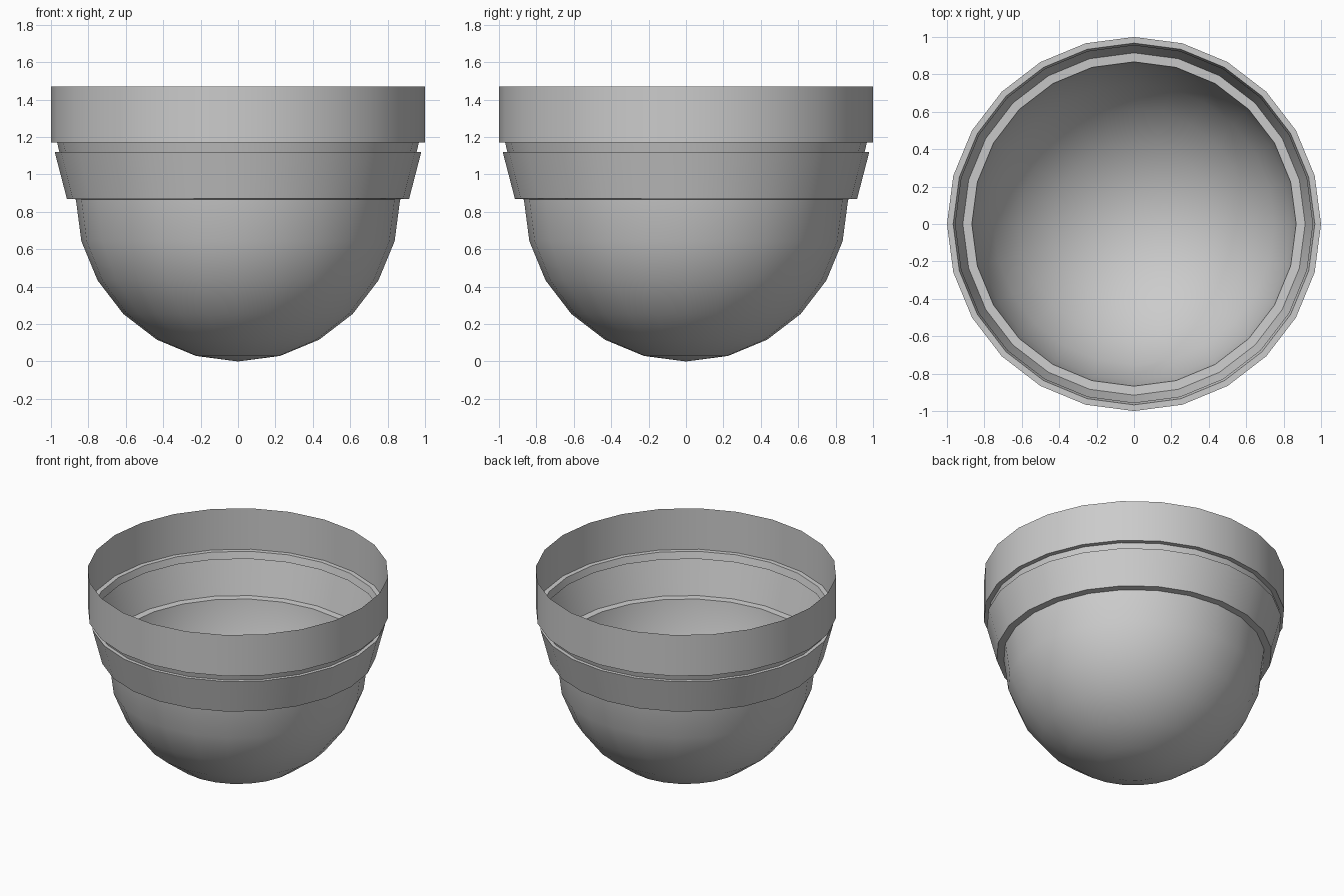
import bpy, bmesh
from math import sin, cos, pi, radians

if "Cube" in bpy.data.objects:
    bpy.data.objects.remove(bpy.data.objects["Cube"])

SIDES = 24
R = 0.867  # bowl radius


def lathe(name, profile):
    """Revolve an open (radius, z) profile into a thin smooth-shaded shell."""
    bm = bmesh.new()
    verts = [bm.verts.new((r, 0, z)) for r, z in profile]
    edges = [bm.edges.new(pair) for pair in zip(verts, verts[1:])]
    bmesh.ops.spin(bm, geom=verts + edges, cent=(0, 0, 0), axis=(0, 0, 1),
                   angle=2 * pi, steps=SIDES, use_duplicate=False)
    bmesh.ops.remove_doubles(bm, verts=bm.verts, dist=1e-4)
    bmesh.ops.recalc_face_normals(bm, faces=bm.faces)
    # make normals point outward
    f = max(bm.faces, key=lambda f: f.calc_area())
    c = f.calc_center_median()
    if f.normal.x * c.x + f.normal.y * c.y < 0:
        bmesh.ops.reverse_faces(bm, faces=bm.faces)
    mesh = bpy.data.meshes.new(name)
    bm.to_mesh(mesh)
    bm.free()
    obj = bpy.data.objects.new(name, mesh)
    bpy.context.collection.objects.link(obj)
    bpy.ops.object.select_all(action='DESELECT')
    obj.select_set(True)
    bpy.context.view_layer.objects.active = obj
    bpy.ops.object.shade_smooth_by_angle(angle=radians(30))
    return obj


# Hemispherical bowl
lathe("bowl", [(R * sin(radians(a)), R - R * cos(radians(a)))
               for a in range(0, 91, 15)])

# Flared band with its lower ledge, upper lip and recessed neck
lathe("flared_band", [(R, R), (0.915, 0.87), (0.98, 1.12),
                      (0.955, 1.12), (0.967, 1.17)])

# Straight rim with its ledge, open at the top
lathe("rim", [(0.967, 1.17), (1.0, 1.17), (1.0, 1.47)])
